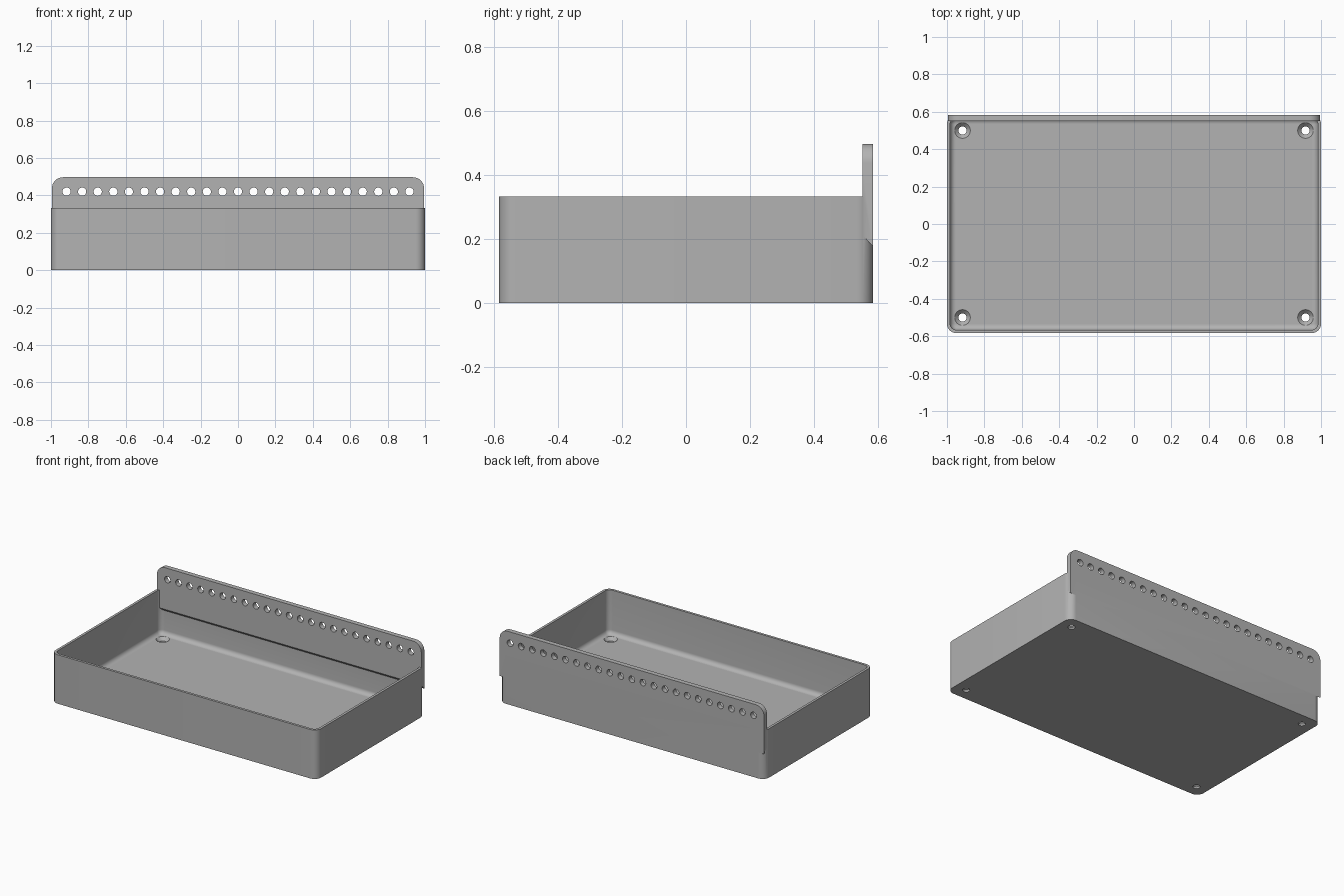
import bpy, bmesh, math
from mathutils import Matrix

cube = bpy.data.objects.get("Cube")
if cube:
    bpy.data.objects.remove(cube, do_unlink=True)

HX, HY = 1.0, 0.583        # half width and half depth
RIM, FLOOR = 0.333, 0.033  # rim height and floor thickness
WALL, CORNER, FILLET = 0.017, 0.05, 0.03

grey = bpy.data.materials.new("plain grey")
colour = (0.45, 0.45, 0.45, 1)
grey.use_nodes = True
grey.diffuse_color = colour
grey.node_tree.nodes["Principled BSDF"].inputs["Base Color"].default_value = colour


def arc(cx, cy, r, start, end, steps=8):
    return [(cx + r * math.cos(math.radians(start + (end - start) * i / steps)),
             cy + r * math.sin(math.radians(start + (end - start) * i / steps)))
            for i in range(steps + 1)]


def rounded_rect(inset):
    r = max(CORNER - inset, 0.004)
    cx, cy = HX - inset - r, HY - inset - r
    corners = [(cx, cy), (-cx, cy), (-cx, -cy), (cx, -cy)]
    return [p for i, (x, y) in enumerate(corners)
            for p in arc(x, y, r, 90 * i, 90 * i + 90)]


def make_object(name, bm):
    bmesh.ops.recalc_face_normals(bm, faces=bm.faces)
    mesh = bpy.data.meshes.new(name)
    bm.to_mesh(mesh)
    bm.free()
    mesh.materials.append(grey)
    obj = bpy.data.objects.new(name, mesh)
    bpy.context.collection.objects.link(obj)
    return obj


def loft(name, rings):
    """Join closed rings of points and cap both ends."""
    bm = bmesh.new()
    loops = [[bm.verts.new(p) for p in ring] for ring in rings]
    n = len(loops[0])
    for a, b in zip(loops, loops[1:]):
        for i in range(n):
            bm.faces.new((a[i], a[(i + 1) % n], b[(i + 1) % n], b[i]))
    bm.faces.new(loops[0])
    bm.faces.new(loops[-1])
    return make_object(name, bm)


def boolean(target, other, operation):
    mod = target.modifiers.new(operation.title(), 'BOOLEAN')
    mod.operation, mod.solver, mod.object = operation, 'EXACT', other
    bpy.context.view_layer.objects.active = target
    bpy.ops.object.modifier_apply(modifier=mod.name)
    bpy.data.objects.remove(other, do_unlink=True)


# Open tray: outer wall, rim, inner wall, then the fillet down to the floor
levels = [(0, 0), (0, RIM), (WALL, RIM)]
levels += [(WALL + FILLET - c, FLOOR + FILLET - s)
           for c, s in arc(0, 0, FILLET, 0, 90)]
tray = loft("tray", [[(x, y, z) for x, y in rounded_rect(inset)]
                     for inset, z in levels])

# Raised back plate with round top corners and a sloping underside
PX, TOP, PR = 0.995, 0.497, 0.06
FRONT_Y = 0.55


def plate_ring(y, bottom):
    outline = [(PX, bottom)]
    outline += arc(PX - PR, TOP - PR, PR, 0, 90)
    outline += arc(PR - PX, TOP - PR, PR, 90, 180)
    outline += [(-PX, bottom)]
    return [(x, y, z) for x, z in outline]


plate = loft("back_plate", [plate_ring(FRONT_Y, 0.213), plate_ring(HY, 0.177)])
boolean(tray, plate, 'UNION')

# Row of round holes through the back plate
bm = bmesh.new()
for i in range(23):
    place = (Matrix.Translation(((i - 11) / 12, HY, 0.42))
             @ Matrix.Rotation(math.pi / 2, 4, 'X'))
    bmesh.ops.create_cone(bm, cap_ends=True, segments=24, radius1=0.022,
                          radius2=0.022, depth=0.2, matrix=place)
boolean(tray, make_object("plate_hole_cutter", bm), 'DIFFERENCE')

# Countersunk screw holes in the floor corners
for sx in (-1, 1):
    for sy in (-1, 1):
        profile = [(0.022, -0.02), (0.022, 0.012), (0.042, FLOOR), (0.042, 0.06)]
        cutter = loft("screw_hole_cutter",
                      [[(x, y, z) for x, y in arc(sx * 0.917, sy * 0.5, r, 0, 360, 32)[:-1]]
                       for r, z in profile])
        boolean(tray, cutter, 'DIFFERENCE')

# Smooth rounded parts while keeping edges crisp
bpy.ops.object.select_all(action='DESELECT')
tray.select_set(True)
bpy.context.view_layer.objects.active = tray
bpy.ops.object.shade_smooth_by_angle(angle=math.radians(30))
